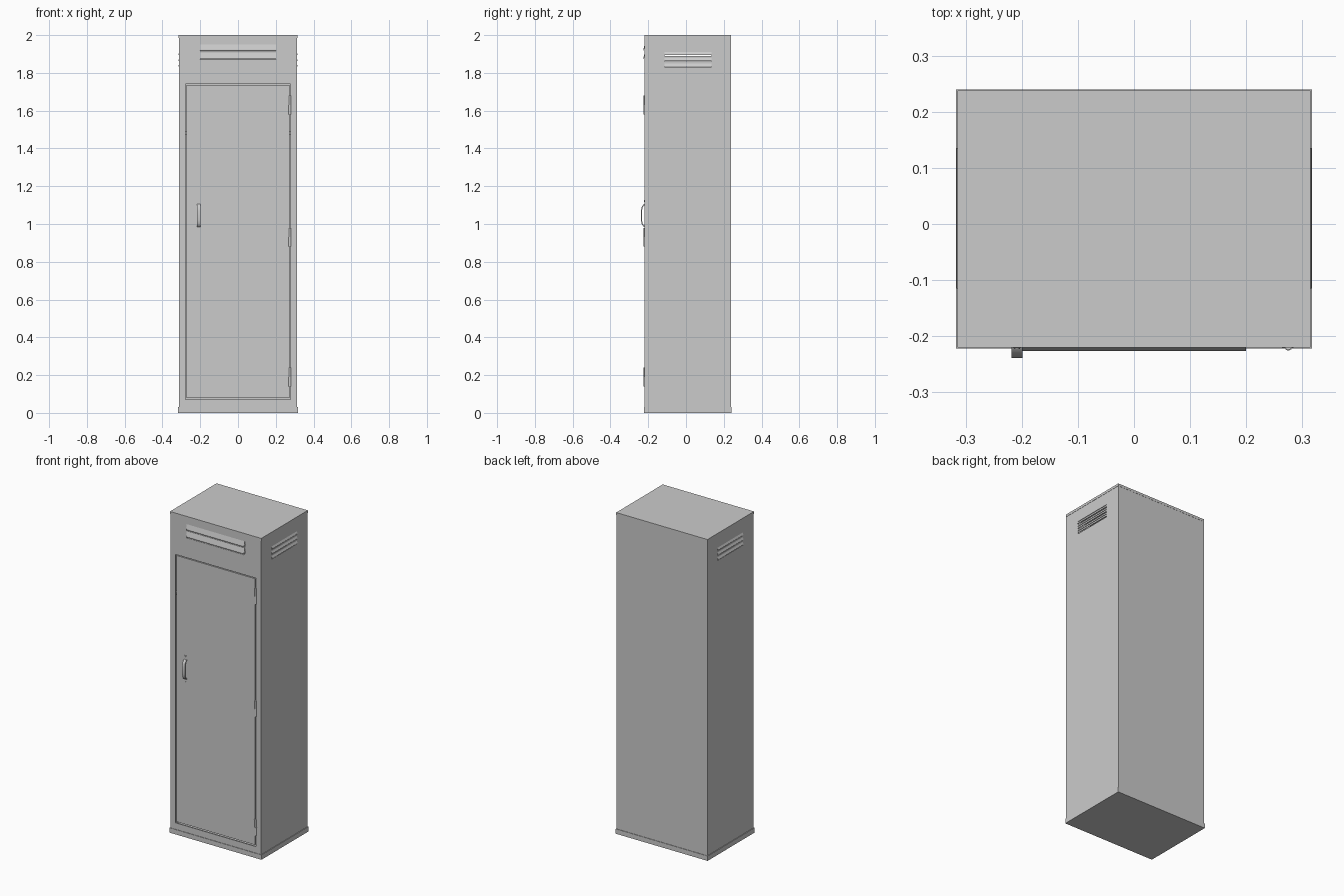
import bpy, bmesh, math
from mathutils import Vector

if "Cube" in bpy.data.objects:
    bpy.data.objects.remove(bpy.data.objects["Cube"])

W, YF, YB, H, T = 0.313, -0.219, 0.237, 2.0, 0.008


def prism(name, pts, axis, a, b):
    """Extrude a closed 2D profile along an axis from a to b."""
    place = {'x': lambda u, v, w: (w, u, v),
             'y': lambda u, v, w: (u, w, v),
             'z': lambda u, v, w: (u, v, w)}[axis]
    bm = bmesh.new()
    ends = [[bm.verts.new(place(u, v, w)) for u, v in pts] for w in (a, b)]
    n = len(pts)
    for end in ends:
        bm.faces.new(end)
    for i in range(n):
        j = (i + 1) % n
        bm.faces.new((ends[0][i], ends[0][j], ends[1][j], ends[1][i]))
    bmesh.ops.recalc_face_normals(bm, faces=bm.faces)
    me = bpy.data.meshes.new(name)
    bm.to_mesh(me)
    bm.free()
    ob = bpy.data.objects.new(name, me)
    bpy.context.collection.objects.link(ob)
    return ob


def box(name, x0, x1, y0, y1, z0, z1):
    return prism(name, [(x0, y0), (x1, y0), (x1, y1), (x0, y1)], 'z', z0, z1)


def cut(target, *bounds):
    """Subtract a box from the target and discard the cutter."""
    cutter = box("cutter", *bounds)
    cutter.hide_render = True
    mod = target.modifiers.new("cut", 'BOOLEAN')
    mod.operation, mod.object, mod.solver = 'DIFFERENCE', cutter, 'EXACT'
    bpy.context.view_layer.objects.active = target
    bpy.ops.object.modifier_apply(modifier=mod.name)
    bpy.data.objects.remove(cutter)


def ngon(cx, cy, r, n=16):
    return [(cx + r * math.cos(2 * math.pi * i / n),
             cy + r * math.sin(2 * math.pi * i / n)) for i in range(n)]


def smooth(ob):
    bpy.ops.object.select_all(action='DESELECT')
    ob.select_set(True)
    bpy.context.view_layer.objects.active = ob
    bpy.ops.object.shade_smooth_by_angle(angle=math.radians(40))


# Hollow cabinet with a door opening
cabinet = box("cabinet", -W, W, YF, YB, 0.028, 1.992)
cut(cabinet, -W + T, W - T, YF + T, YB - T, 0.04, H - 0.016)
cut(cabinet, -0.278, 0.278, YF - 0.05, YF + 0.05, 0.07, 1.742)

# Base plinth, top cap and inner shelf
box("base", -0.317, 0.317, -0.222, 0.24, 0, 0.03)
box("top_cap", -0.3145, 0.3145, YF - 0.001, YB + 0.001, 1.985, H)
box("shelf", -W + T, W - T, YF + 0.03, YB - T, 1.475, 1.49)

# Front louvres: slot plus slanted slat
for i, z in enumerate((1.93, 1.885)):
    cut(cabinet, -0.2, 0.2, YF - 0.05, YF + 0.03, z - 0.02, z + 0.02)
    prism(f"front_louvre_{i}",
          [(YF + 0.004, z + 0.021), (YF, z + 0.021), (YF - 0.007, z - 0.006),
           (YF - 0.007, z - 0.012), (YF - 0.003, z - 0.012),
           (YF - 0.003, z - 0.006)], 'x', -0.2, 0.2)
    prism(f"front_louvre_lip_{i}",
          [(YF + 0.002, z - 0.02), (YF + 0.006, z - 0.02),
           (YF + 0.006, z - 0.01), (YF + 0.002, z - 0.014)], 'x', -0.2, 0.2)

# Side louvres on both sides
for i, z in enumerate((1.9, 1.87, 1.84)):
    for s, side in ((1, "right"), (-1, "left")):
        x0, x1 = sorted((s * (W - 0.03), s * (W + 0.03)))
        cut(cabinet, x0, x1, -0.115, 0.135, z - 0.01, z + 0.01)
        prism(f"{side}_louvre_{i}",
              [(s * (W - 0.008), z + 0.011), (s * (W - 0.004), z + 0.011),
               (s * (W + 0.003), z - 0.003), (s * (W + 0.003), z - 0.006),
               (s * W, z - 0.006), (s * W, z - 0.003)],
              'y', -0.115, 0.135)

# Door with a narrow gap all round
box("door", -0.272, 0.272, YF, YF + 0.02, 0.079, 1.737)

# Hinges: barrel, door leaf and frame leaf
for i, z in enumerate((0.19, 0.93, 1.63)):
    smooth(prism(f"hinge_barrel_lower_{i}", ngon(0.275, YF + 0.001, 0.0075), 'z', z - 0.05, z))
    smooth(prism(f"hinge_barrel_upper_{i}", ngon(0.275, YF + 0.001, 0.006), 'z', z, z + 0.05))
    box(f"hinge_door_leaf_{i}", 0.264, 0.274, YF - 0.002, YF + 0.004, z - 0.045, z + 0.048)
    box(f"hinge_frame_leaf_{i}", 0.275, 0.284, YF - 0.002, YF + 0.004, z - 0.05, z)

# Bowed handle: arched strip with fixing tabs and screws
HX, HZ = -0.2085, 1.045
arch = [(0.0, -0.062), (-0.009, -0.056), (-0.016, -0.043), (-0.0195, -0.024)]
outer = arch + [(y, -z) for y, z in reversed(arch)]
profile = [(YF + y, HZ + z) for y, z in outer]
profile += [(YF + y + 0.005, HZ + z * 0.93) for y, z in reversed(outer)]
smooth(prism("handle_grip", profile, 'x', HX - 0.0095, HX + 0.0095))
for s, end in ((1, "top"), (-1, "bottom")):
    z0, z1 = sorted((HZ + s * 0.055, HZ + s * 0.086))
    box(f"handle_tab_{end}", HX - 0.007, HX + 0.007, YF - 0.002, YF + 0.002, z0, z1)
    smooth(prism(f"handle_screw_{end}", ngon(HX, HZ + s * 0.077, 0.005, 12), 'y',
                 YF - 0.004, YF))
